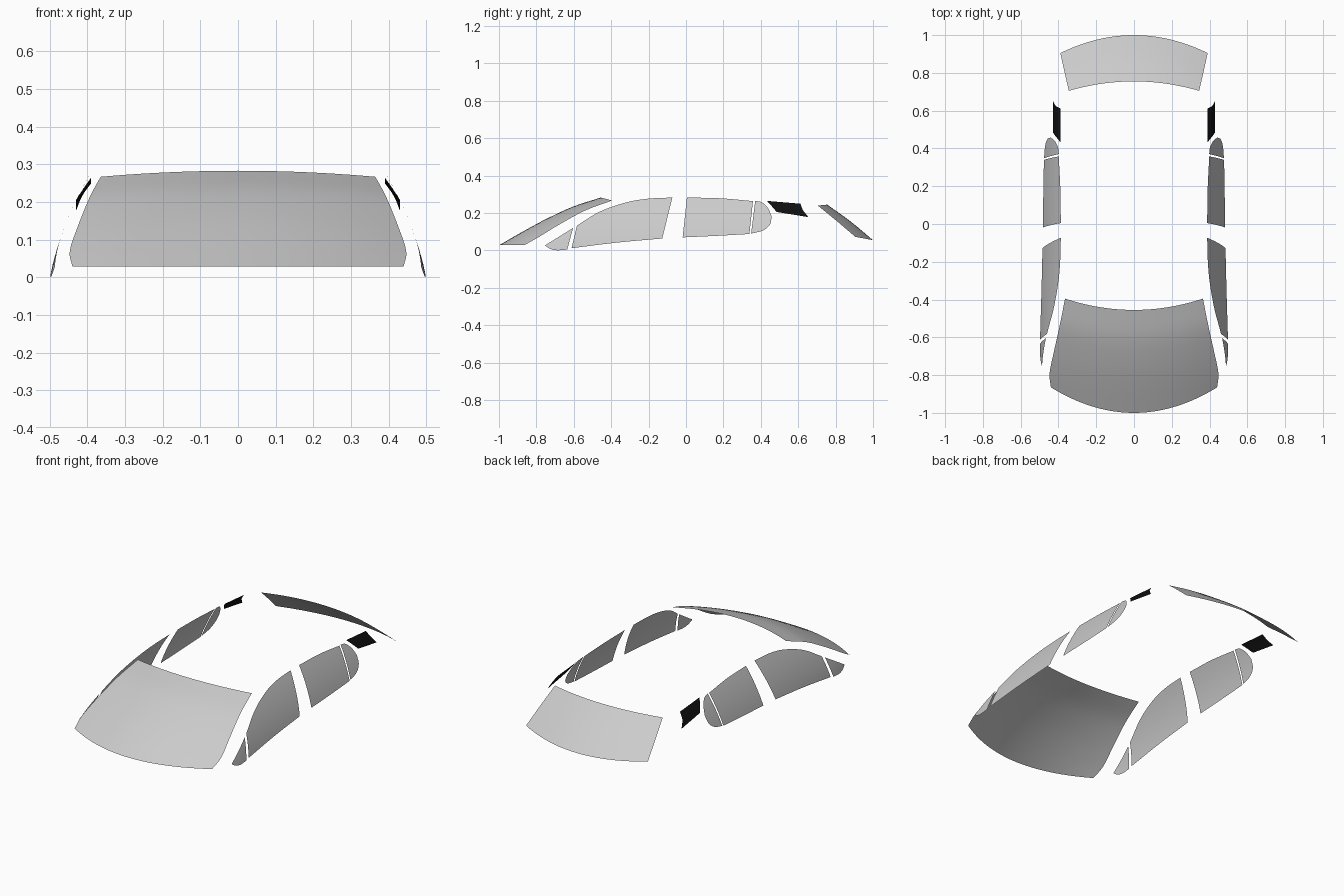
import bpy, bmesh
from mathutils import Vector

if "Cube" in bpy.data.objects:
    bpy.data.objects.remove(bpy.data.objects["Cube"])


def resample(pts, n):
    """Smooth Catmull-Rom resampling of a short list of points."""
    p = [Vector(q) for q in pts]
    p = [2 * p[0] - p[1]] + p + [2 * p[-1] - p[-2]]
    segs, out = len(pts) - 1, []
    for i in range(n + 1):
        s = i / n * segs
        k = min(int(s), segs - 1)
        t = s - k
        a, b, c, d = p[k:k + 4]
        out.append(0.5 * (2 * b + (c - a) * t + (2 * a - 5 * b + 4 * c - d) * t ** 2
                          + (3 * b - a - 3 * c + d) * t ** 3))
    return out


def sheet(name, rows, outward, mirror=False, color=None):
    """Skin a grid of points into a smooth glass sheet."""
    bm = bmesh.new()
    g = [[bm.verts.new(p) for p in r] for r in rows]
    for r0, r1 in zip(g, g[1:]):
        for i in range(len(r0) - 1):
            bm.faces.new((r0[i], r0[i + 1], r1[i + 1], r1[i]))
    bmesh.ops.remove_doubles(bm, verts=bm.verts, dist=1e-5)
    bm.normal_update()
    total = sum((f.normal * f.calc_area() for f in bm.faces), Vector())
    if total.dot(Vector(outward)) < 0:
        bmesh.ops.reverse_faces(bm, faces=bm.faces)
    for f in bm.faces:
        f.smooth = True
    me = bpy.data.meshes.new(name)
    bm.to_mesh(me)
    bm.free()
    ob = bpy.data.objects.new(name, me)
    bpy.context.collection.objects.link(ob)
    if mirror:
        mod = ob.modifiers.new("mirror", 'MIRROR')
        mod.use_mirror_merge = False
    if color:
        mat = bpy.data.materials.new(name + "_mat")
        mat.diffuse_color = color
        mat.use_nodes = True
        mat.node_tree.nodes["Principled BSDF"].inputs["Base Color"].default_value = mat.diffuse_color
        me.materials.append(mat)
    return ob


def screen(name, center, edge, outward, n=24, m=16):
    """Bowed window from a centre profile (y, z) and a side edge (x, y, z)."""
    c = resample([(0, y, z) for y, z in center], m)
    e = resample(edge, m)
    rows = []
    for a, b in zip(c, e):
        row = []
        for i in range(n + 1):
            u = 2 * i / n - 1
            p = a.lerp(b, u * u)
            row.append((b.x * u, p.y, p.z))
        rows.append(row)
    sheet(name, rows, outward)


def side_x(y, z):
    """Tumblehome of the cabin side."""
    return 0.5 - 0.2 * z - 0.7 * z * z - 0.3 * max(0, -0.6 - y) ** 2


def side_window(name, top, bottom, n=20, m=10):
    """Side pane between a top and a bottom (y, z) curve, mirrored left-right."""
    t = resample([(0, *p) for p in top], n)
    b = resample([(0, *p) for p in bottom], n)
    rows = []
    for j in range(m + 1):
        pts = [q.lerp(p, j / m) for p, q in zip(t, b)]
        rows.append([(side_x(p.y, p.z), p.y, p.z) for p in pts])
    sheet(name, rows, (1, 0, 0), mirror=True)


# Windscreen and rear window
screen("windscreen",
       [(-1, .028), (-.86, .108), (-.74, .172), (-.6, .236), (-.455, .283)],
       [(.44, -.865, .028), (.447, -.79, .07), (.425, -.68, .137),
        (.394, -.54, .213), (.365, -.395, .267)], (0, -1, 1))
screen("rear_window",
       [(1, .055), (.88, .155), (.755, .245)],
       [(.39, .905, .073), (.368, .805, .158), (.345, .705, .24)], (0, 1, 1))

# Side glass
side_window("front_quarter_window",
            [(-.754, .027), (-.685, .07), (-.604, .12)],
            [(-.754, .027), (-.727, .009), (-.69, .001), (-.635, .005)])
side_window("front_door_window",
            [(-.583, .133), (-.46, .208), (-.32, .257), (-.2, .277), (-.073, .283)],
            [(-.612, .012), (-.37, .042), (-.127, .064)])
side_window("rear_door_window",
            [(.005, .283), (.18, .279), (.358, .264)],
            [(-.018, .07), (.16, .078), (.339, .088)])
side_window("rear_quarter_window",
            [(.37, .265), (.406, .257), (.438, .227), (.458, .183)],
            [(.348, .09), (.412, .107), (.449, .139), (.458, .183)])

# Black panels on the rear pillars, between a front and a rear edge
front = resample([(.39, .433, .265), (.41, .458, .237), (.43, .485, .206)], 6)
rear = resample([(.39, .612, .25), (.414, .625, .216), (.43, .655, .178)], 6)
sheet("rear_pillar_panel",
      [[a.lerp(b, j / 8) for j in range(9)] for a, b in zip(front, rear)],
      (1, 0, 0), mirror=True, color=(.005, .005, .005, 1))
